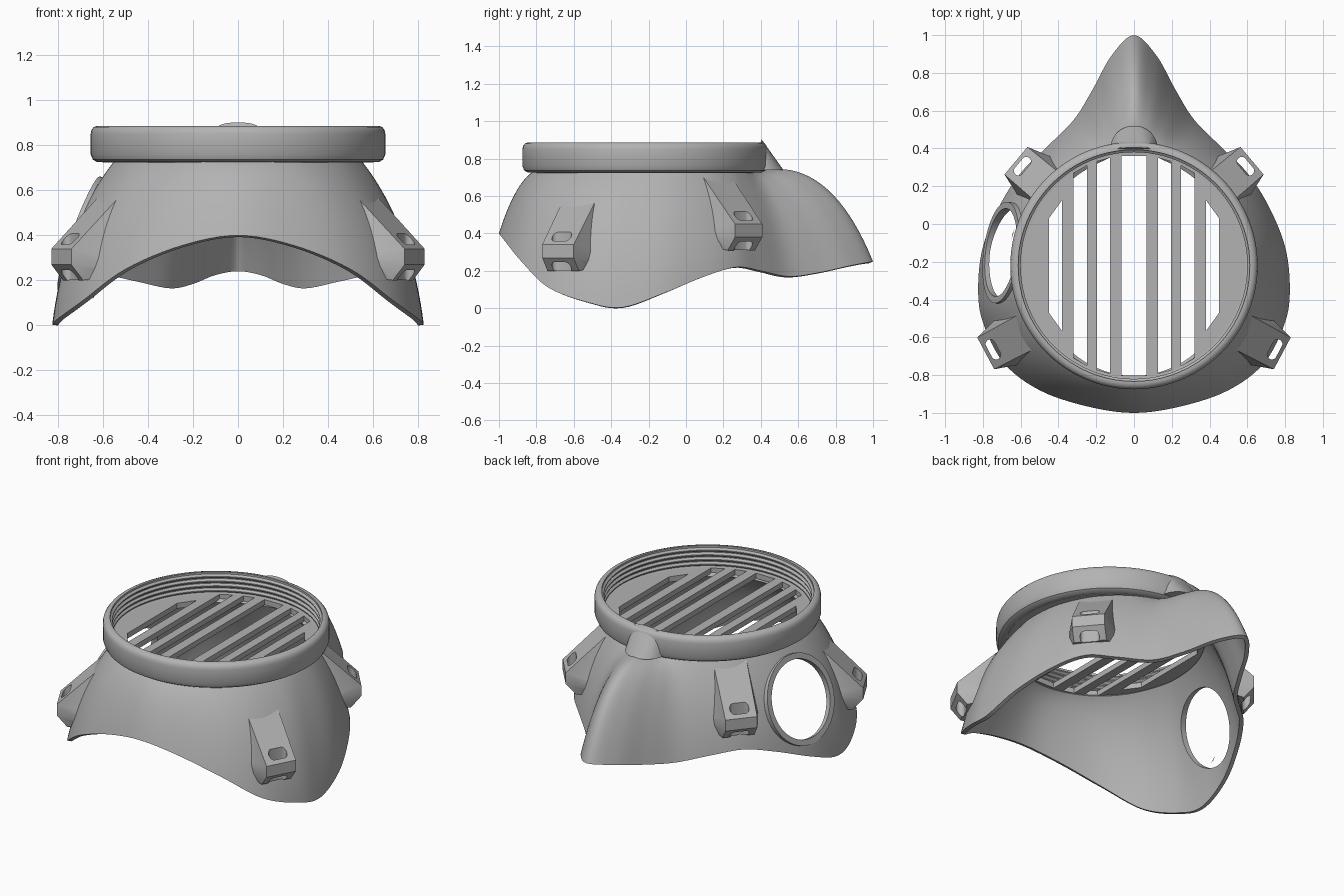
import bpy, bmesh, math
from mathutils import Vector

if "Cube" in bpy.data.objects:
    bpy.data.objects.remove(bpy.data.objects["Cube"])

grey = bpy.data.materials.new("warm_grey_plastic")
grey.use_nodes = True
COLOUR = (0.45, 0.45, 0.45, 1)
grey.diffuse_color = COLOUR
for node in grey.node_tree.nodes:
    if node.type == "BSDF_PRINCIPLED":
        node.inputs["Base Color"].default_value = COLOUR

parts = []
CENTRE_Y = -0.22


def add(name, bm, keep=True):
    bmesh.ops.recalc_face_normals(bm, faces=bm.faces)
    mesh = bpy.data.meshes.new(name)
    bm.to_mesh(mesh)
    bm.free()
    obj = bpy.data.objects.new(name, mesh)
    bpy.context.collection.objects.link(obj)
    if keep:
        parts.append(obj)
    else:
        obj.hide_render = True
    return obj


def apply(obj, mod):
    bpy.ops.object.select_all(action="DESELECT")
    bpy.context.view_layer.objects.active = obj
    obj.select_set(True)
    bpy.ops.object.modifier_apply(modifier=mod.name)


def cut(obj, cutter, discard=True):
    mod = obj.modifiers.new("cut", "BOOLEAN")
    mod.operation = "DIFFERENCE"
    mod.solver = "EXACT"
    mod.object = cutter
    apply(obj, mod)
    if discard:
        bpy.data.objects.remove(cutter)


def hull(name, points, keep=True):
    bm = bmesh.new()
    for p in points:
        bm.verts.new(p)
    bmesh.ops.convex_hull(bm, input=bm.verts)
    bmesh.ops.delete(bm, geom=[v for v in bm.verts if not v.link_faces], context="VERTS")
    bmesh.ops.dissolve_limit(bm, angle_limit=0.01, verts=bm.verts, edges=bm.edges)
    return add(name, bm, keep)


def lathe(name, profile, steps=96):
    bm = bmesh.new()
    rows = []
    for i in range(steps):
        a = math.tau * i / steps
        rows.append([bm.verts.new((r * math.cos(a), CENTRE_Y + r * math.sin(a), z)) for r, z in profile])
    n = len(profile)
    for i in range(steps):
        a, b = rows[i], rows[(i + 1) % steps]
        for j in range(n):
            k = (j + 1) % n
            bm.faces.new((a[j], b[j], b[k], a[k]))
    return add(name, bm)


def cylinder(name, centre, normal, radius, low, high, keep=True):
    bm = bmesh.new()
    bmesh.ops.create_cone(bm, cap_ends=True, segments=64, radius1=radius, radius2=radius, depth=high - low)
    bmesh.ops.translate(bm, vec=(0, 0, (low + high) / 2), verts=bm.verts)
    turn = normal.to_track_quat("Z", "Y").to_matrix().to_4x4()
    bmesh.ops.transform(bm, matrix=turn, verts=bm.verts)
    bmesh.ops.translate(bm, vec=centre, verts=bm.verts)
    return add(name, bm, keep)


# Ribs of the mask body: collar angle, hem point, bulge reach, bulge height
ribs = [
    (-90, (0, -1, .40), .55, .66), (-72, (.25, -.965, .355), .55, .64),
    (-54, (.5, -.88, .25), .6, .6), (-35, (.69, -.735, .11), .7, .53),
    (-15, (.8, -.52, .03), .8, .47), (0, (.825, -.34, .005), .8, .45),
    (17, (.8, -.12, .08), .8, .46), (35, (.71, .1, .17), .8, .48),
    (50, (.6, .27, .22), .8, .5), (62, (.47, .4, .2), .75, .52),
    (72, (.32, .55, .17), .65, .58), (79, (.22, .71, .19), .62, .68),
    (85, (.12, .89, .23), .6, .78), (90, (0, 1, .25), .62, .83)]
keys = []
for angle, hem, reach, height in ribs:
    a = math.radians(angle)
    top = Vector((.55 * math.cos(a), CENTRE_Y + .6 * math.sin(a), .73))
    hem = Vector(hem)
    bulge = top.lerp(hem, reach)
    bulge.z = height
    keys.append((top, bulge, hem))
keys += [tuple(Vector((-p.x, p.y, p.z)) for p in k) for k in keys[-2:0:-1]]


def spline(a, b, c, d, t):
    return (b * 2 + (c - a) * t + (a * 2 - b * 5 + c * 4 - d) * t * t
            + (b * 3 - a - c * 3 + d) * t ** 3) / 2


# Mask body: loft, capped for the solid core, then opened for the shell
bm = bmesh.new()
grid, count, rows = [], len(keys), 20
for i in range(count):
    near = [keys[(i + k) % count] for k in (-1, 0, 1, 2)]
    for s in range(6):
        top, bulge, hem = (spline(*[k[j] for k in near], s / 6) for j in range(3))
        column = []
        for r in range(rows + 1):
            t = r / rows
            column.append(bm.verts.new(top * (1 - t) ** 2 + bulge * 2 * t * (1 - t) + hem * t * t))
        grid.append(column)
top_hub = bm.verts.new((0, CENTRE_Y, .73))
hem_hub = bm.verts.new((0, -.1, .2))
for a, b in zip(grid, grid[1:] + grid[:1]):
    for r in range(rows):
        bm.faces.new((a[r], a[r + 1], b[r + 1], b[r]))
    bm.faces.new((a[0], b[0], top_hub))
    bm.faces.new((a[rows], b[rows], hem_hub))
bmesh.ops.recalc_face_normals(bm, faces=bm.faces)
open_bm = bm.copy()
core = add("core_cutter", bm, keep=False)
open_bm.verts.ensure_lookup_table()
bmesh.ops.delete(open_bm, geom=list(open_bm.verts)[-2:], context="VERTS")
mesh = bpy.data.meshes.new("mask_shell")
open_bm.to_mesh(mesh)
open_bm.free()
shell = bpy.data.objects.new("mask_shell", mesh)
bpy.context.collection.objects.link(shell)
parts.append(shell)
wall = shell.modifiers.new("wall", "SOLIDIFY")
wall.thickness = .025
wall.offset = -1
apply(shell, wall)

# Round side port with its raised rim
port, normal = Vector((-.71, -.15, .41)), Vector((-.93, .12, .34)).normalized()
cut(shell, cylinder("port_cutter", port, normal, .235, -.2, .2, False))
rim = cylinder("port_rim", port, normal, .27, -.15, -.005)
cut(rim, core, discard=False)
cut(rim, cylinder("port_cutter", port, normal, .235, -.3, .2, False))


# Strap mounts with a slot through each lip
def mount(name, side, x, y, angle, lift):
    c, s = math.cos(math.radians(angle)), math.sin(math.radians(angle))

    def place(u, v, z):
        return (side * (x + u * c - v * s), y + u * s + v * c, lift + z)

    section = [(0, .095, .34), (0, .095, .27), (-.06, .095, .2), (-.3, .19, .24), (-.3, .1, .63)]
    body = hull(name, [place(u, v * w, z) for u, v, z in section for w in (-1, 1)])
    cut(body, core, discard=False)
    points = []
    for i in range(24):
        a = math.tau * (i + .5) / 24
        v = .025 * math.sin(a) + math.copysign(.032, math.sin(a))
        points += [place(-.045 + .025 * math.cos(a), v, z) for z in (.1, .6)]
    cut(body, hull("slot_cutter", points, False))


for side, word in ((1, "left"), (-1, "right")):
    mount("front_strap_mount_" + word, side, .785, -.685, -28, 0)
    mount("rear_strap_mount_" + word, side, .625, .335, 40, .11)
bpy.data.objects.remove(core)

# Threaded collar
profile = [(.59, .725), (.625, .725), (.645, .737), (.655, .76), (.655, .85),
           (.651, .868), (.641, .881), (.625, .887), (.613, .887)]
for i in range(4):
    z = .875 - .03 * i
    profile += [(.613, z), (.6, z - .01), (.6, z - .016), (.613, z - .026)]
profile.append((.59, .757))
lathe("threaded_collar", profile)

# Slotted grille floor
grille = cylinder("grille_floor", Vector((0, CENTRE_Y, 0)), Vector((0, 0, 1)), .602, .723, .757)
for left, right, radius in ((-.45, -.38, .515), (-.32, -.25, .585), (-.195, -.127, .585), (-.066, .066, .585),
                            (.127, .195, .585), (.25, .32, .585), (.38, .45, .515)):
    corners = [(x, CENTRE_Y + e * math.sqrt(radius ** 2 - x * x), z)
               for x in (left, right) for e in (-1, 1) for z in (.6, .9)]
    cut(grille, hull("bar_gap_cutter", corners, False))

# Sloped tab behind the collar
tab = []
for i in range(17):
    a = math.pi * i / 16
    tab.append((.125 * math.cos(a), .4 + .12 * math.sin(a), .74))
    tab.append((.09 * math.cos(a), .395 + .01 * math.sin(a), .88 + .022 * math.sin(a)))
hull("collar_tab", tab)

# Finish
bpy.ops.object.select_all(action="DESELECT")
for obj in parts:
    obj.data.materials.clear()
    obj.data.materials.append(grey)
    obj.select_set(True)
bpy.context.view_layer.objects.active = shell
bpy.ops.object.shade_smooth_by_angle(angle=math.radians(35))
